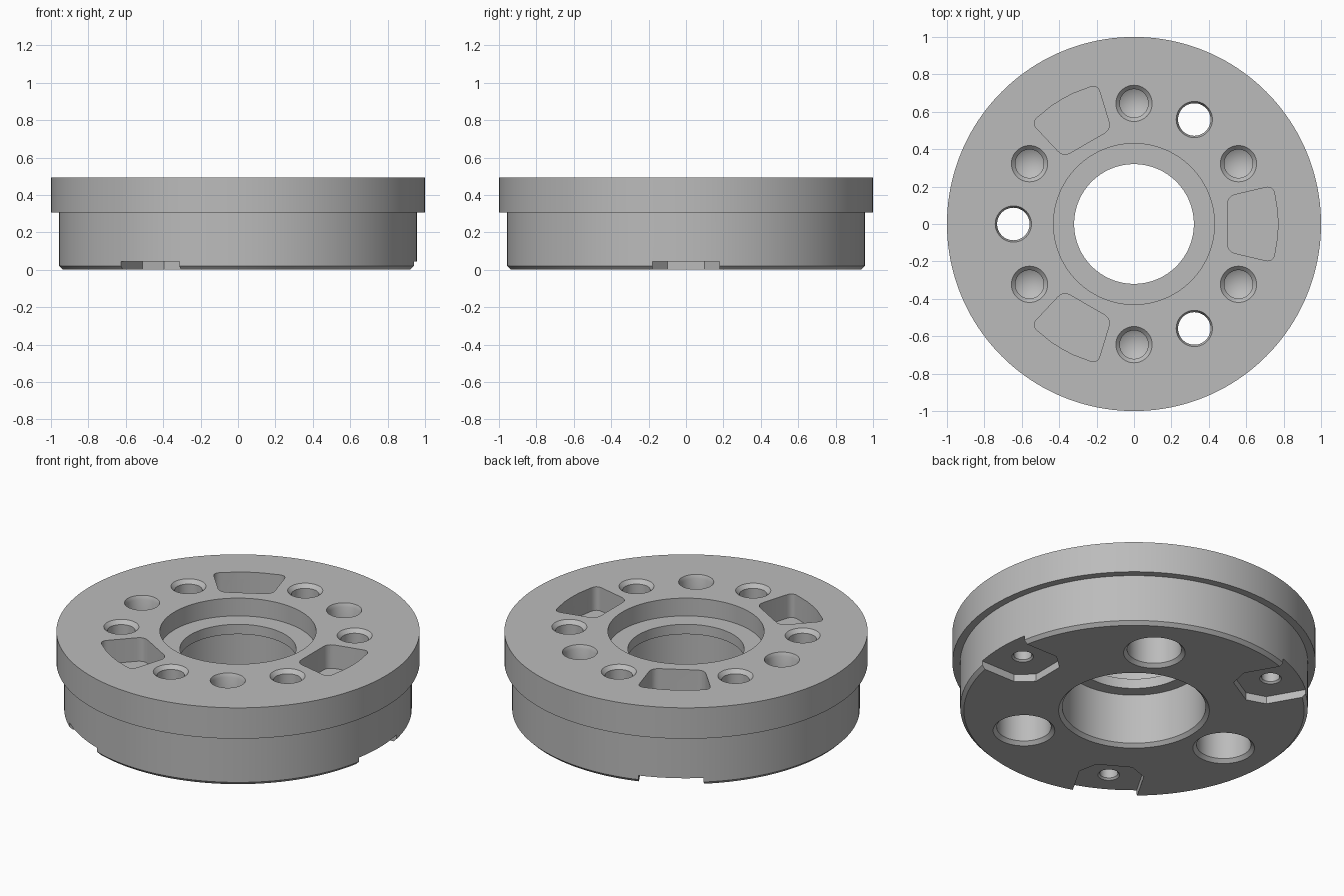
import bpy, bmesh
from math import radians, cos, sin, pi
from mathutils import Vector, Matrix

cube = bpy.data.objects.get("Cube")
if cube:
    bpy.data.objects.remove(cube, do_unlink=True)

TOP = 0.493
HOLE_CIRCLE = 0.645

steel = bpy.data.materials.new("plain_grey_metal")
steel.use_nodes = True
GREY = (0.5, 0.5, 0.5, 1)
steel.diffuse_color = GREY
steel.node_tree.nodes["Principled BSDF"].inputs["Base Color"].default_value = GREY


def finish(bm, name):
    bmesh.ops.remove_doubles(bm, verts=bm.verts, dist=1e-5)
    bmesh.ops.recalc_face_normals(bm, faces=bm.faces)
    mesh = bpy.data.meshes.new(name)
    bm.to_mesh(mesh)
    bm.free()
    mesh.materials.append(steel)
    obj = bpy.data.objects.new(name, mesh)
    bpy.context.collection.objects.link(obj)
    return obj


def revolve(name, profile, steps, closed=False):
    """Turn an (r, z) profile around the z axis."""
    bm = bmesh.new()
    verts = [bm.verts.new((r, 0, z)) for r, z in profile]
    edges = [bm.edges.new(pair) for pair in zip(verts, verts[1:])]
    if closed:
        edges.append(bm.edges.new((verts[-1], verts[0])))
    bmesh.ops.spin(bm, geom=verts + edges, cent=(0, 0, 0), axis=(0, 0, 1),
                   angle=2 * pi, steps=steps, use_merge=True)
    return finish(bm, name)


def prism(name, outline, z0, z1):
    bm = bmesh.new()
    face = bm.faces.new([bm.verts.new((p[0], p[1], z0)) for p in outline])
    up = bmesh.ops.extrude_face_region(bm, geom=[face])["geom"]
    bmesh.ops.translate(bm, vec=(0, 0, z1 - z0),
                        verts=[v for v in up if isinstance(v, bmesh.types.BMVert)])
    return finish(bm, name)


def rounded(points, size, steps=6):
    """Round every corner with a quadratic curve."""
    out = []
    for i, p in enumerate(points):
        p = Vector(p)
        a = p + (Vector(points[i - 1]) - p).normalized() * size
        b = p + (Vector(points[(i + 1) % len(points)]) - p).normalized() * size
        for k in range(steps + 1):
            t = k / steps
            out.append(a * (1 - t) ** 2 + p * 2 * t * (1 - t) + b * t * t)
    return out


# Flanged body with a stepped bore and an inner lip
body = revolve("flanged_ring", [
    (0.32, 0.385), (0.43, 0.385), (0.43, TOP), (1, TOP), (1, 0.305),
    (0.957, 0.305), (0.957, 0.02), (0.937, 0), (0.415, 0), (0.395, 0.02),
    (0.395, 0.325), (0.32, 0.325)], 160, closed=True)


def cut(cutter, angle, radius=0):
    """Subtract a cutter turned to an angle on the ring."""
    cutter.matrix_world = (Matrix.Rotation(radians(angle), 4, "Z")
                           @ Matrix.Translation((radius, 0, 0)))
    cutter.hide_render = True
    bpy.context.view_layer.objects.active = body
    mod = body.modifiers.new("cut", "BOOLEAN")
    mod.operation = "DIFFERENCE"
    mod.solver = "EXACT"
    mod.object = cutter
    bpy.ops.object.modifier_apply(modifier=mod.name)
    bpy.data.objects.remove(cutter, do_unlink=True)


# Through holes, wide from below
for angle in (60, 180, 300):
    cut(revolve("through_hole_cutter", [
        (0, TOP + 0.1), (0.097, TOP + 0.1), (0.097, TOP), (0.087, TOP - 0.022),
        (0.087, 0.325), (0.15, 0.325), (0.15, 0.02), (0.17, 0),
        (0.17, -0.1), (0, -0.1)], 48), angle, HOLE_CIRCLE)

# Blind holes with a countersink and a conical bottom
for angle in range(30, 360, 60):
    cut(revolve("blind_hole_cutter", [
        (0, TOP + 0.1), (0.097, TOP + 0.1), (0.097, TOP), (0.076, TOP - 0.022),
        (0.076, 0.2), (0, 0.155)], 48), angle, HOLE_CIRCLE)

# Tapered pocket outline with a curved outer side
arc = [(0.77 * cos(radians(a)), 0.77 * sin(radians(a))) for a in (-10, -5, 0, 5, 10)]
corners = rounded([(0.5, 0.147), (0.5, -0.147), (0.737, -0.205), (0.737, 0.205)], 0.045)
side = len(corners) // 4
low = rounded([(0.5, -0.147), (0.742, -0.204), arc[0]], 0.04)[7:14]
high = [Vector((p.x, -p.y)) for p in reversed(low)]
pocket = corners[:2 * side] + low + [Vector(p) for p in arc[1:-1]] + high

# Rim notch outline with clipped inner corners
notch = [(0.62, -0.1), (0.71, -0.18), (1.1, -0.18),
         (1.1, 0.18), (0.71, 0.18), (0.62, 0.1)]

# Top pockets, rim notches and their small screw holes
for angle in (0, 120, 240):
    cut(prism("pocket_cutter", pocket, 0.35, TOP + 0.1), angle)
    cut(prism("notch_cutter", notch, -0.1, 0.045), angle)
    cut(revolve("screw_hole_cutter", [
        (0, -0.1), (0.06, -0.1), (0.06, 0.045), (0.05, 0.055),
        (0.05, 0.2), (0, 0.23)], 32), angle, 0.8)

# Smooth round walls, crisp edges
bpy.ops.object.select_all(action="DESELECT")
body.select_set(True)
bpy.context.view_layer.objects.active = body
bpy.ops.object.shade_smooth_by_angle(angle=radians(25))
